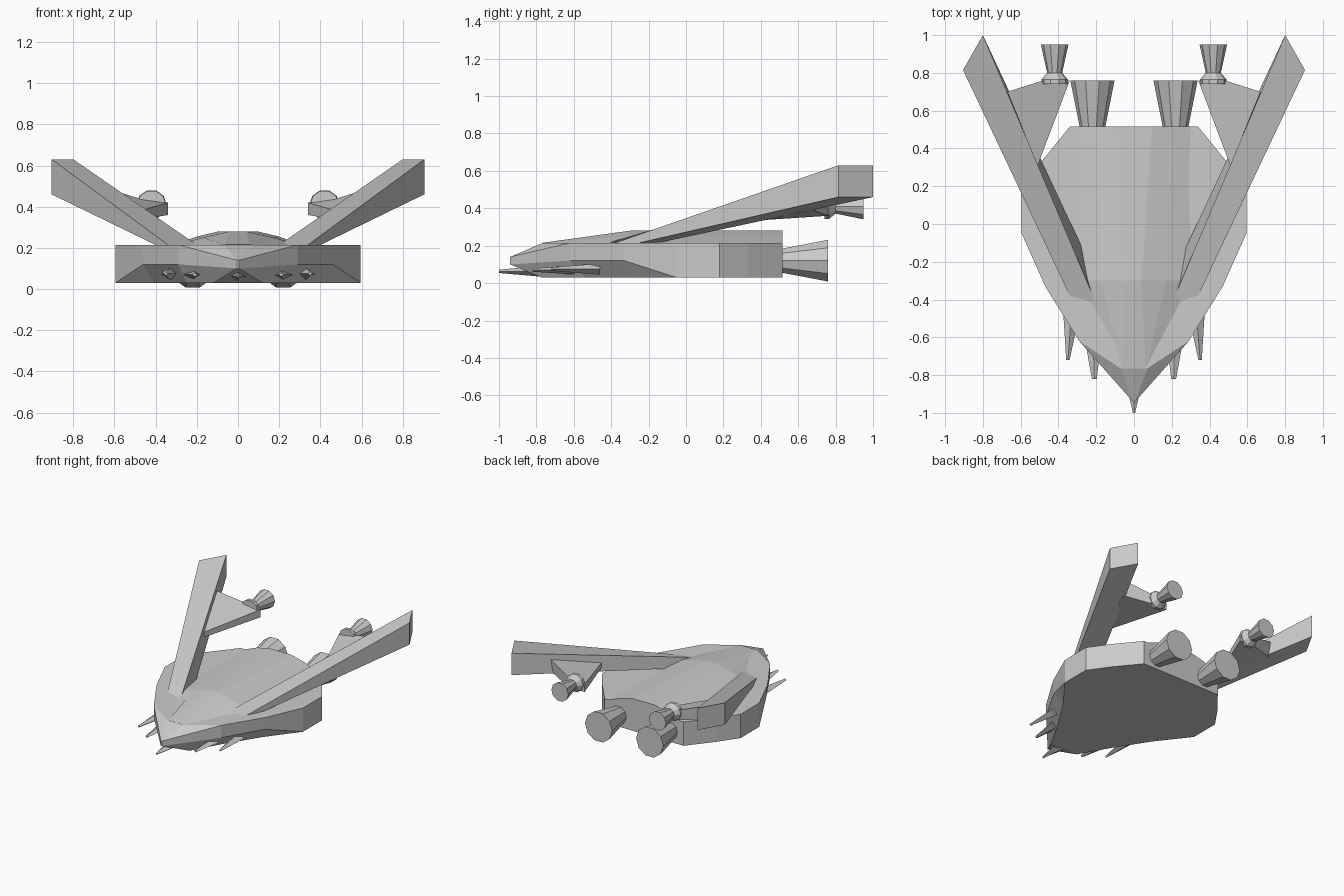
import bpy, bmesh
from math import cos, sin, tau

if "Cube" in bpy.data.objects:
    bpy.data.objects.remove(bpy.data.objects["Cube"])


def loft(name, rings):
    """Skin a stack of equal-length point rings, cap both ends."""
    bm = bmesh.new()
    rows = [[bm.verts.new(p) for p in r] for r in rings]
    n = len(rows[0])
    for a, b in zip(rows, rows[1:]):
        for i in range(n):
            j = (i + 1) % n
            bm.faces.new((a[i], a[j], b[j], b[i]))
    bm.faces.new(rows[0])
    bm.faces.new(rows[-1])
    bmesh.ops.remove_doubles(bm, verts=bm.verts, dist=0.0005)
    bmesh.ops.recalc_face_normals(bm, faces=bm.faces)
    me = bpy.data.meshes.new(name)
    bm.to_mesh(me)
    bm.free()
    ob = bpy.data.objects.new(name, me)
    bpy.context.collection.objects.link(ob)
    return ob


def sym(half):
    """Close a half outline by mirroring it across x = 0."""
    return list(half) + [(-x, y, z) for x, y, z in reversed(half)]


def pair(name, rings):
    """Build a part on both sides."""
    for side, s in (("right", 1), ("left", -1)):
        loft(f"{name}_{side}", [[(s * x, y, z) for x, y, z in r] for r in rings])


def nozzle(name, x, z, stations, n=10):
    """Flared nozzle along y from (y, radius) stations."""
    pair(name, [[(x + r * cos(tau * i / n), y, z + r * sin(tau * i / n))
                 for i in range(n)] for y, r in stations])


# Hull: flat deck edge, pointed nose, undercut front sides
edge = [(0.29, -0.62), (0.47, -0.33), (0.595, -0.05), (0.595, 0.18), (0.49, 0.33), (0.34, 0.515)]
low = [(x, y, 0.03) for x, y in edge[2:]]
upper = [(x, y, 0.215) for x, y in edge]
loft("hull", [
    sym([(0.07, -0.765, 0.215)] + upper),
    sym([(0.006, -0.94, 0.14)] + upper),
    sym([(0.006, -0.94, 0.10), (0.29, -0.62, 0.12), (0.46, -0.33, 0.12)] + low),
    sym([(0.12, -0.77, 0.03), (0.25, -0.54, 0.03), (0.41, -0.29, 0.03)] + low),
])

# Raised faceted deck
loft("upper_deck", [
    sym([(x, y, z) for x, z in prof]) for y, prof in (
        (-0.765, ((0.06, 0.216), (0.065, 0.214), (0.07, 0.20))),
        (-0.30, ((0.04, 0.28), (0.17, 0.25), (0.36, 0.20))),
        (0.515, ((0.095, 0.28), (0.20, 0.255), (0.34, 0.20))))
])

# Swept raised wing beams
pair("wing", [
    [(0.34, -0.38, 0.215), (0.20, -0.42, 0.215), (0.23, -0.22, 0.20), (0.34, -0.38, 0.185)],
    [(0.905, 0.815, 0.63), (0.80, 1.0, 0.63), (0.80, 1.0, 0.46), (0.905, 0.815, 0.46)],
])

# Pylons inboard of the wings
pair("engine_pylon", [
    [(0.51, 0.31, 0.37), (0.34, 0.76, 0.42), (0.48, 0.76, 0.44), (0.67, 0.70, 0.50)],
    [(0.51, 0.31, 0.33), (0.34, 0.76, 0.36), (0.48, 0.76, 0.36), (0.67, 0.68, 0.39)],
])

# Engines
nozzle("wing_engine", 0.42, 0.41, [(0.74, 0.07), (0.765, 0.07), (0.80, 0.04), (0.95, 0.073)])
nozzle("main_engine", 0.22, 0.12, [(0.50, 0.065), (0.76, 0.117)])


# Front gun blades
def blade(x0, y0, x1, y1, z, w0, w1):
    return [[(x - w, y, z), (x, y, z + h), (x + w, y, z), (x, y, z - h)]
            for x, y, w, h in ((x0, y0, w0, 0.03), (x1, y1, w1, 0.009))]


pair("inner_gun", blade(0.22, -0.50, 0.21, -0.82, 0.07, 0.06, 0.013))
pair("outer_gun", blade(0.33, -0.46, 0.35, -0.72, 0.075, 0.045, 0.009))
loft("nose_spike", blade(0, -0.76, 0, -1.0, 0.063, 0.06, 0.006))
